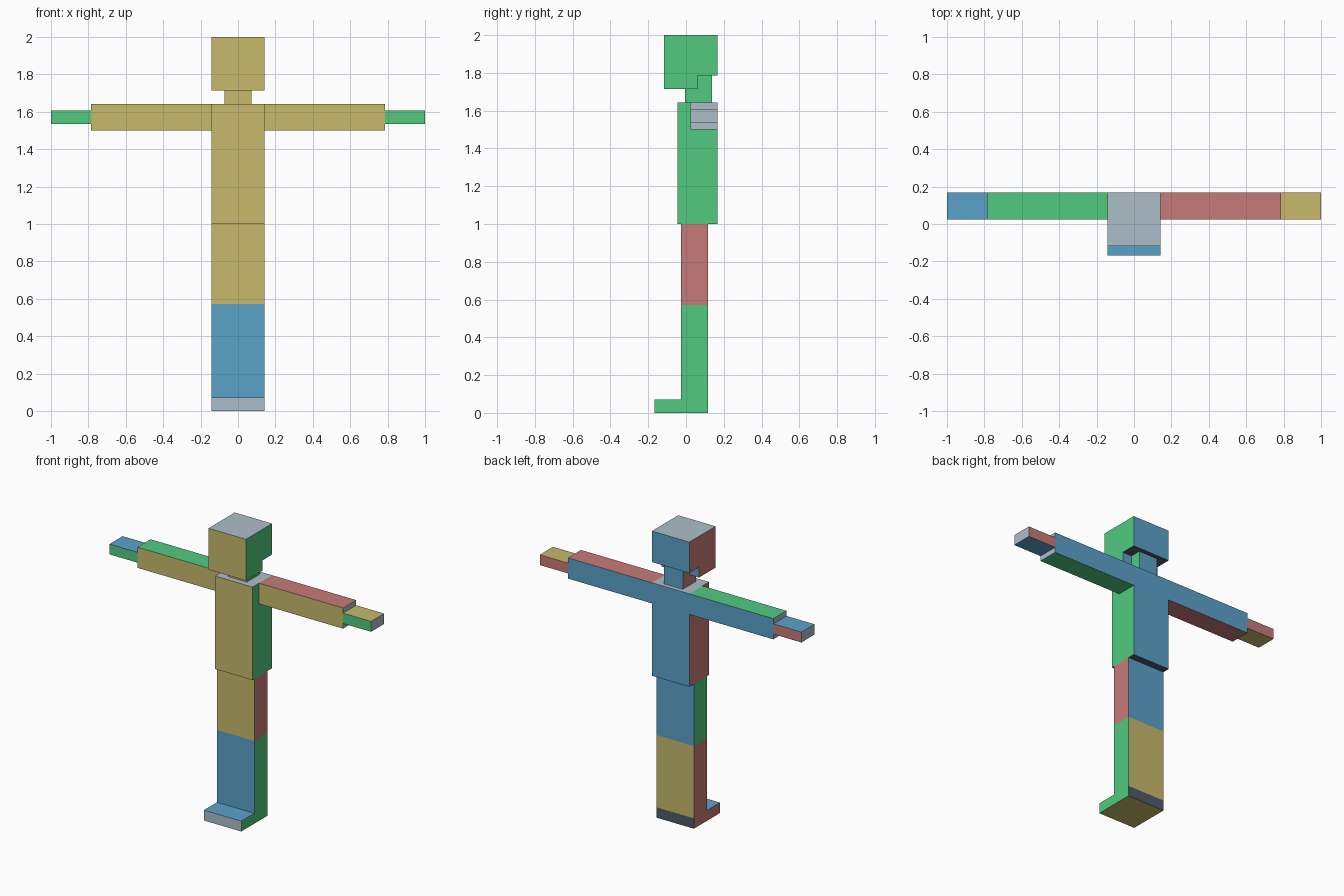
import bpy, bmesh

if "Cube" in bpy.data.objects:
    bpy.data.objects.remove(bpy.data.objects["Cube"])

U = 1 / 14          # one modelling unit: the figure is 28 units tall


def material(name, rgb):
    m = bpy.data.materials.new(name)
    lin = [(c / 255 / 12.92) if c <= 10 else ((c / 255 + 0.055) / 1.055) ** 2.4 for c in rgb]
    m.diffuse_color = (*lin, 1)
    m.use_nodes = True
    m.node_tree.nodes["Principled BSDF"].inputs["Base Color"].default_value = m.diffuse_color
    return m


MATS = {
    "Y": material("yellow", (200, 186, 108)),
    "B": material("blue", (91, 162, 201)),
    "G": material("green", (82, 202, 127)),
    "R": material("red", (199, 123, 121)),
    "L": material("light_grey", (172, 191, 201)),
    "D": material("dark_slate", (80, 90, 106)),
}
KEYS = list(MATS)


def part(name, x0, x1, profile, colours):
    """Extrude a (y, z) side profile along x; colours are for the faces
    looking front, back, right (+x), left (-x), up, down."""
    bm = bmesh.new()
    face = bm.faces.new([bm.verts.new((x0, y, z)) for y, z in profile])
    new = bmesh.ops.extrude_face_region(bm, geom=[face])["geom"]
    moved = [v for v in new if isinstance(v, bmesh.types.BMVert)]
    bmesh.ops.translate(bm, verts=moved, vec=(x1 - x0, 0, 0))
    bmesh.ops.recalc_face_normals(bm, faces=bm.faces)
    for f in bm.faces:
        n = f.normal
        axis = max(range(3), key=lambda i: abs(n[i]))
        side = {0: (3, 2), 1: (0, 1), 2: (5, 4)}[axis][n[axis] > 0]
        f.material_index = KEYS.index(colours[side])
    me = bpy.data.meshes.new(name)
    bm.to_mesh(me)
    bm.free()
    for k in KEYS:
        me.materials.append(MATS[k])
    ob = bpy.data.objects.new(name, me)
    bpy.context.collection.objects.link(ob)


def box(name, x0, x1, y0, y1, z0, z1, colours):
    part(name, x0, x1, [(y0, z0), (y1, z0), (y1, z1), (y0, z1)], colours)


W = 2 * U           # half width of the body
BACK = 0.168        # rear plane of head, torso and arms
HEEL = 0.117        # rear plane of the legs
HF, JB = BACK - 4 * U, BACK - 1.5 * U

# Head with lowered jaw at the front, and neck
part("head", -W, W, [(HF, 24 * U), (JB, 24 * U), (JB, 25 * U),
                     (BACK, 25 * U), (BACK, 28 * U), (HF, 28 * U)], "YBGRLD")
box("neck", -U, U, -0.006, 0.137, 23 * U, 25 * U, "YBGRLD")

# Torso
box("torso", -W, W, BACK - 3 * U, BACK, 14 * U, 23 * U, "YBGRLD")

# Legs and foot
box("upper_legs", -W, W, HEEL - 2 * U, HEEL, 8 * U, 14 * U, "YBRGLD")
box("lower_legs", -W, W, HEEL - 2 * U, HEEL, U, 8 * U, "BYGRLD")
box("feet", -W, W, -BACK, HEEL, 0, U, "LDGRBY")

# Arms and hands, straight out to both sides
for side, s, arm, hand in (("right", 1, "YBLDRG", "GRLDYB"),
                           ("left", -1, "YBDLGR", "GRDLBY")):
    a = sorted((s * W, s * 11 * U))
    h = sorted((s * 11 * U, s * 14 * U))
    box(side + "_arm", *a, BACK - 2 * U, BACK, 21 * U, 23 * U, arm)
    box(side + "_hand", *h, BACK - 2 * U, BACK, 21.5 * U, 22.5 * U, hand)
